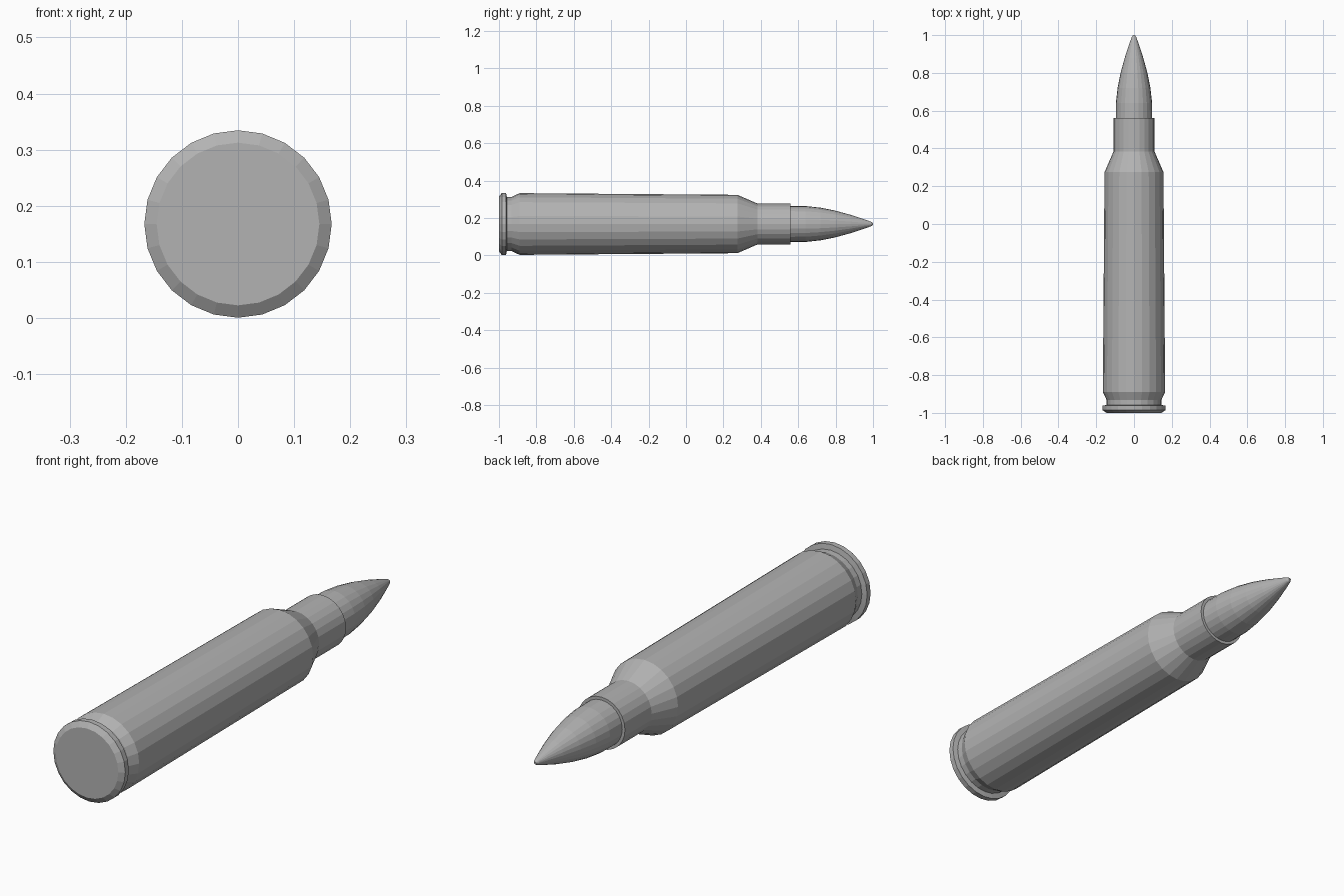
import bpy, bmesh
from math import cos, sin, tau

cube = bpy.data.objects.get("Cube")
if cube:
    bpy.data.objects.remove(cube)

SIDES = 24
AXIS_Z = 0.1675

# Plain grey metal
grey = bpy.data.materials.new("grey_metal")
grey.use_nodes = True
color = (0.45, 0.45, 0.45, 1)
grey.diffuse_color = color
grey.node_tree.nodes["Principled BSDF"].inputs["Base Color"].default_value = color


def lathe(name, profile):
    """Revolve (y, radius) points around the long axis and cap both ends."""
    bm = bmesh.new()
    rings = []
    for y, r in profile:
        angles = [tau * i / SIDES for i in range(SIDES)]
        rings.append([bm.verts.new((r * cos(a), y, AXIS_Z + r * sin(a))) for a in angles])
    for a, b in zip(rings, rings[1:]):
        for i in range(SIDES):
            j = (i + 1) % SIDES
            bm.faces.new((a[i], a[j], b[j], b[i]))
    bm.faces.new(rings[0])
    bm.faces.new(rings[-1])
    bmesh.ops.recalc_face_normals(bm, faces=bm.faces)
    mesh = bpy.data.meshes.new(name)
    bm.to_mesh(mesh)
    bm.free()
    mesh.materials.append(grey)
    obj = bpy.data.objects.new(name, mesh)
    bpy.context.collection.objects.link(obj)
    return obj


# Case: rim, extractor groove, tapered body, shoulder and neck
lathe("case", [
    (-1.0, 0.145), (-0.985, 0.167), (-0.962, 0.167),
    (-0.958, 0.145), (-0.932, 0.145), (-0.89, 0.165),
    (0.275, 0.156), (0.383, 0.109), (0.56, 0.109),
])

# Bullet: straight shank seated in the neck, curved nose, blunt tip
lathe("bullet", [
    (0.5, 0.097), (0.64, 0.096), (0.72, 0.087), (0.80, 0.071),
    (0.88, 0.049), (0.95, 0.026), (0.99, 0.012), (1.0, 0.005),
])
